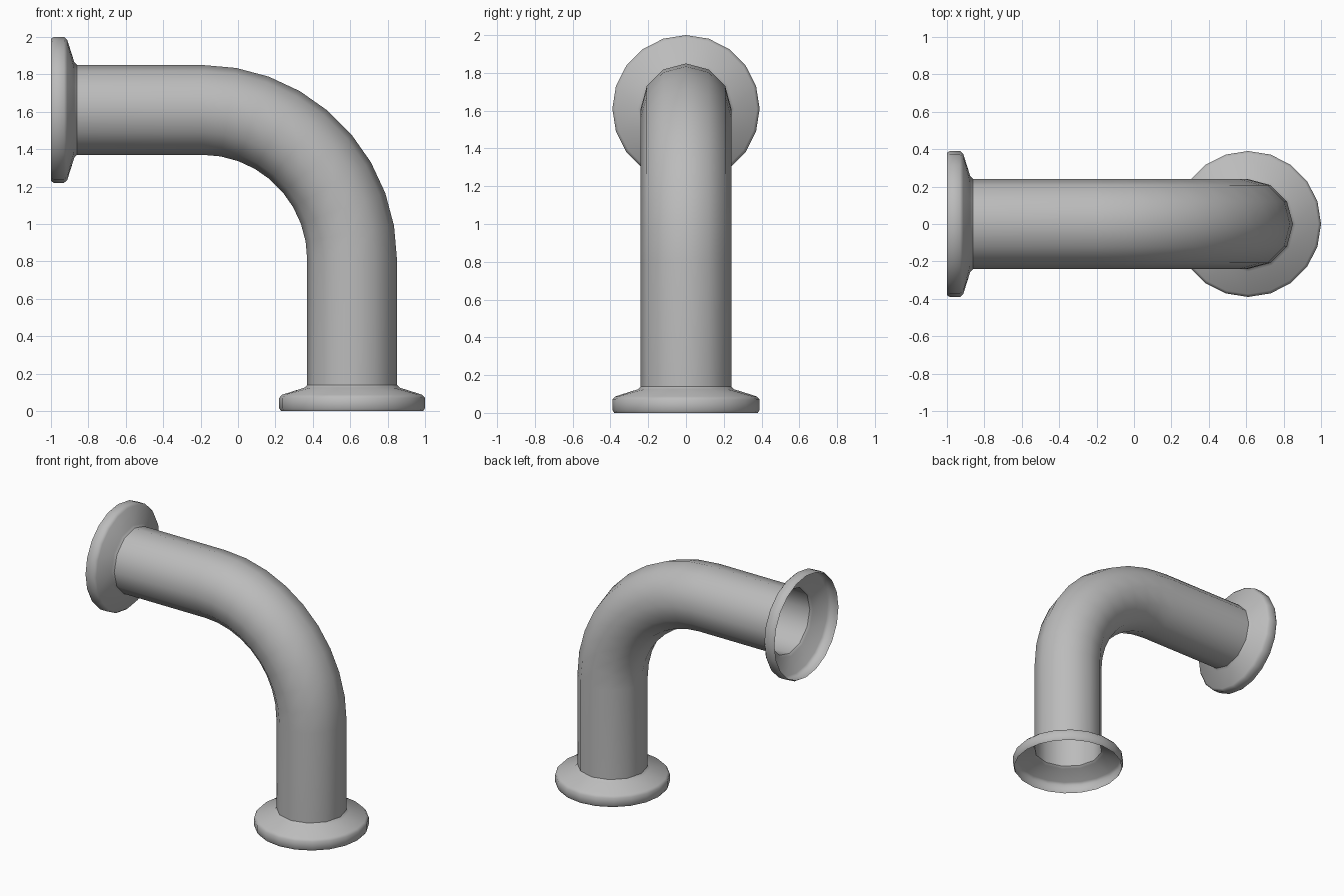
import bpy, bmesh, math
from mathutils import Vector

if "Cube" in bpy.data.objects:
    bpy.data.objects.remove(bpy.data.objects["Cube"])

# Material
GREY = (0.5, 0.5, 0.5, 1)
metal = bpy.data.materials.new("light_grey_metal")
metal.use_nodes = True
metal.diffuse_color = GREY
metal.node_tree.nodes["Principled BSDF"].inputs["Base Color"].default_value = GREY

# Main dimensions
AXIS_X, AXIS_Z = 0.61, 1.61
BEND, PIPE_R = 0.8, 0.24
PIPE_SIDES, RIM_SIDES, BEND_STEPS = 12, 20, 9
COLLAR = 0.14
UP, LEFTWARD = Vector((0, 0, 1)), Vector((-1, 0, 0))


def loft(name, stations):
    """Open skin through rings given as (centre, direction, radius, sides)."""
    bm = bmesh.new()
    rings = []
    for centre, direction, radius, sides in stations:
        u = Vector((0, 1, 0))
        v = direction.cross(u)
        angles = [math.tau * i / sides for i in range(sides)]
        rings.append([bm.verts.new(centre + radius * (u * math.cos(a) + v * math.sin(a)))
                      for a in angles])
    for a, b in zip(rings, rings[1:]):
        n, m = len(a), len(b)
        if n == m:
            for i in range(n):
                j = (i + 1) % n
                bm.faces.new((a[i], a[j], b[j], b[i]))
            continue
        # Rings with different side counts are zipped with triangles
        i = j = 0
        while i < n or j < m:
            if j == m or (i < n and (i + 1) / n <= (j + 1) / m):
                bm.faces.new((a[i % n], a[(i + 1) % n], b[j % m]))
                i += 1
            else:
                bm.faces.new((a[i % n], b[(j + 1) % m], b[j % m]))
                j += 1
    mesh = bpy.data.meshes.new(name)
    bm.to_mesh(mesh)
    bm.free()
    mesh.materials.append(metal)
    obj = bpy.data.objects.new(name, mesh)
    bpy.context.collection.objects.link(obj)
    bpy.ops.object.select_all(action="DESELECT")
    obj.select_set(True)
    bpy.context.view_layer.objects.active = obj
    bpy.ops.object.shade_smooth_by_angle(angle=math.radians(50))


# Elbow pipe: straight, quarter bend, straight
pipe = [(Vector((AXIS_X, 0, COLLAR)), UP, PIPE_R, PIPE_SIDES)]
corner = Vector((AXIS_X - BEND, 0, AXIS_Z - BEND))
for k in range(BEND_STEPS + 1):
    a = math.pi / 2 * k / BEND_STEPS
    out = Vector((math.cos(a), 0, math.sin(a)))
    along = Vector((-math.sin(a), 0, math.cos(a)))
    pipe.append((corner + BEND * out, along, PIPE_R, PIPE_SIDES))
pipe.append((Vector((-1 + COLLAR, 0, AXIS_Z)), LEFTWARD, PIPE_R, PIPE_SIDES))
loft("elbow_pipe", pipe)

# Flanges: (distance from open end, radius, sides)
profile = [(0, 0.38, RIM_SIDES), (0.015, 0.39, RIM_SIDES), (0.07, 0.39, RIM_SIDES),
           (0.087, 0.375, RIM_SIDES), (0.125, 0.255, PIPE_SIDES),
           (COLLAR, PIPE_R, PIPE_SIDES)]
loft("bottom_flange", [(Vector((AXIS_X, 0, d)), UP, r, s) for d, r, s in profile])
loft("side_flange", [(Vector((-1 + d, 0, AXIS_Z)), LEFTWARD, r, s)
                     for d, r, s in reversed(profile)])
